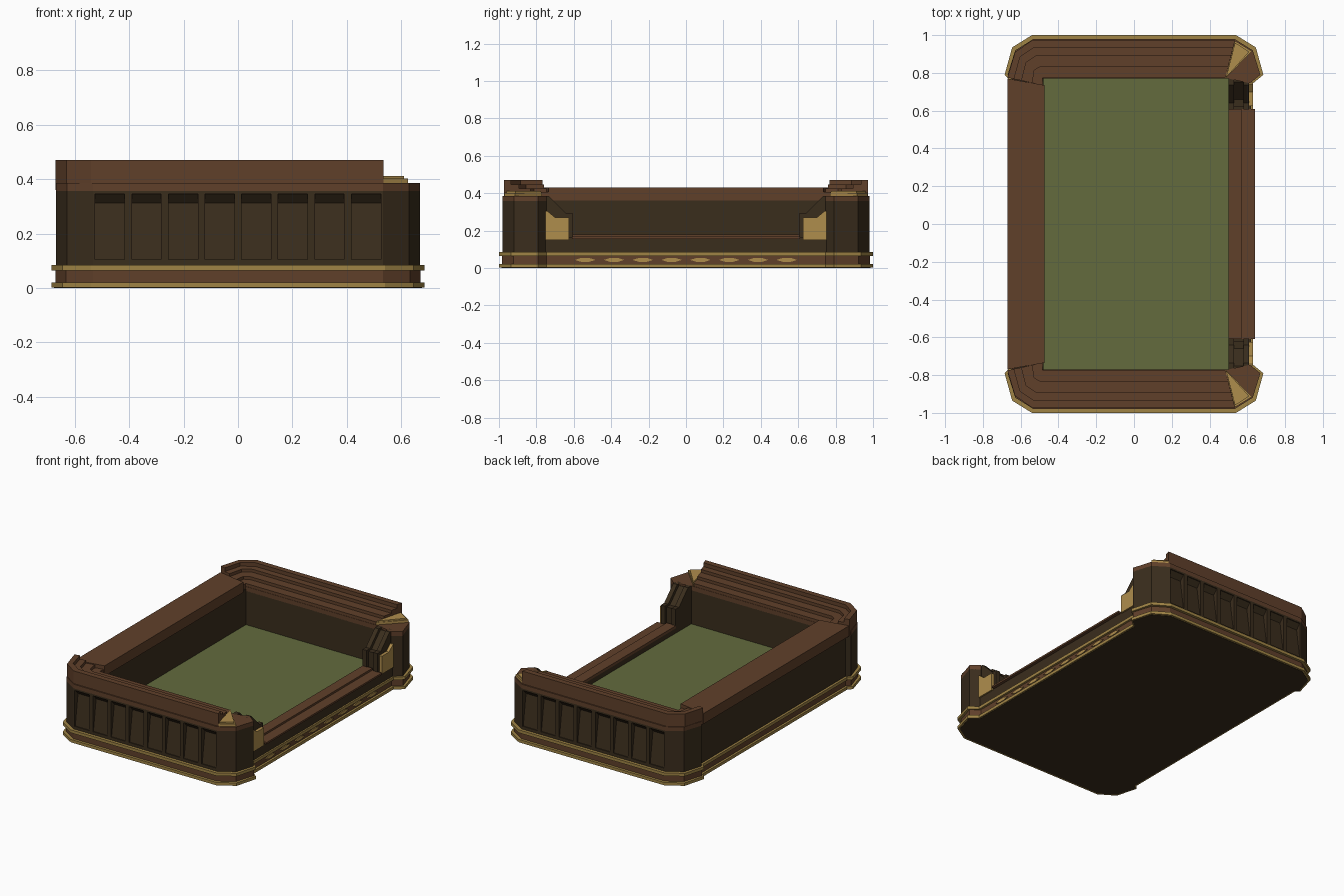
import bpy, bmesh

if "Cube" in bpy.data.objects:
    bpy.data.objects.remove(bpy.data.objects["Cube"])


def material(name, rgb):
    m = bpy.data.materials.new(name)
    m.diffuse_color = (*rgb, 1)
    m.use_nodes = True
    m.node_tree.nodes["Principled BSDF"].inputs["Base Color"].default_value = m.diffuse_color
    return m


DARK = material("dark_wood", (0.042, 0.026, 0.012))
BROWN = material("brown_wood", (0.117, 0.051, 0.023))
GOLD = material("gold", (0.43, 0.266, 0.073))
TRIM = material("old_gold", (0.35, 0.23, 0.06))
GREEN = material("green_felt", (0.125, 0.147, 0.047))


def add_prism(bm, pts, a, b, axis):
    """Extrude a closed 2D profile between a and b along z or x."""
    place = {"z": lambda p, h: (p[0], p[1], h), "x": lambda p, h: (h, p[0], p[1])}[axis]
    low = [bm.verts.new(place(p, a)) for p in pts]
    high = [bm.verts.new(place(p, b)) for p in pts]
    bm.faces.new(low)
    bm.faces.new(high)
    for i in range(len(pts)):
        j = (i + 1) % len(pts)
        bm.faces.new((low[i], low[j], high[j], high[i]))


def finish(name, bm, mat):
    bmesh.ops.recalc_face_normals(bm, faces=bm.faces)
    me = bpy.data.meshes.new(name)
    bm.to_mesh(me)
    bm.free()
    me.materials.append(mat)
    ob = bpy.data.objects.new(name, me)
    bpy.context.collection.objects.link(ob)
    return ob


def prism(name, pts, a, b, mat, axis="z"):
    bm = bmesh.new()
    add_prism(bm, pts, a, b, axis)
    return finish(name, bm, mat)


def box(name, x0, x1, y0, y1, z0, z1, mat):
    return prism(name, [(x0, y0), (x1, y0), (x1, y1), (x0, y1)], z0, z1, mat)


def outer(o):
    """Outer corner path of one end, right to left, grown by o."""
    return [(.61 + o, .745), (.665 + o, .79), (.625 + o, .915 + o), (.53 + o / 2, .975 + 1.25 * o),
            (-.53 - o / 2, .975 + 1.25 * o), (-.625 - o, .915 + o), (-.665 - o, .79), (-.64 - o, .765)]


def footprint(o):
    half = outer(o)
    return half + [(x, -y) for x, y in reversed(half)]


# moulded plinth
prism("underside", footprint(.01), 0, .02, DARK)
prism("lower_trim", footprint(.02), .0015, .021, TRIM)
prism("plinth", footprint(.006), .02, .066, BROWN)
prism("upper_trim", footprint(.02), .065, .085, TRIM)
box("floor", -.48, .51, -.775, .775, .08, .13, GREEN)

# diamond studs along the right plinth
bm = bmesh.new()
for i in range(8):
    c = (i - 3.5) * .154
    add_prism(bm, [(c - .055, .043), (c - .02, .054), (c + .02, .054),
                   (c + .055, .043), (c + .02, .032), (c - .02, .032)], .61, .622, "x")
finish("plinth_studs", bm, GOLD)

# left wall and its wide rail
box("left_wall", -.645, -.48, -.77, .77, .08, .37, DARK)
prism("left_rail", [(-.67, -.77), (-.475, -.735), (-.475, .735), (-.67, .77)], .36, .43, BROWN)

# low sill on the open right side
box("sill_wall", .5, .62, -.75, .75, .08, .162, DARK)
box("sill_outer_cap", .56, .64, -.61, .61, .155, .167, BROWN)
box("sill_inner_cap", .5, .57, -.61, .61, .155, .18, BROWN)


def rail_step(d):
    """Wrapped rail band of width d, measured inward."""
    path = [(.535, .972, -.26, -1), (-.54, .972, .3, -1), (-.63, .91, .73, -.69), (-.67, .775, .94, -.2)]
    inside = [(x + d * u, y + d * v) for x, y, u, v in reversed(path)]
    return [(x, y) for x, y, u, v in path] + inside


for s, end in ((-1, "front"), (1, "back")):
    def flip(pts):
        return [(x, s * y) for x, y in pts]

    # end wall with corner posts
    wall_pts = flip([(.5, .77)] + outer(.004) + [(-.48, .77)])
    wall = prism(end + "_wall", wall_pts, .08, .357, DARK)

    # row of sloping niches cut into the end wall
    bm = bmesh.new()
    for i in range(8):
        x = (i - 3.5) * .1345
        add_prism(bm, [(s * y, z) for y, z in
                       [(1.02, .105), (.974, .105), (.945, .312), (.974, .345), (1.02, .345)]],
                  x - .054, x + .054, "x")
    cutter = finish(end + "_niche_cutter", bm, DARK)
    cutter.hide_render = True
    mod = wall.modifiers.new("niches", "BOOLEAN")
    mod.operation, mod.solver, mod.object = "DIFFERENCE", "EXACT", cutter
    dg = bpy.context.evaluated_depsgraph_get()
    cut = bpy.data.meshes.new_from_object(wall.evaluated_get(dg))
    wall.modifiers.clear()
    wall.data = cut
    bpy.data.objects.remove(cutter)

    # stepped rail, highest at the outside
    prism(end + "_rail_base", wall_pts, .355, .385, BROWN)
    for k, (d, top) in enumerate(((.2, .405), (.14, .425), (.08, .445), (.037, .47))):
        prism(f"{end}_rail_step_{k}", flip(rail_step(d)), .36 + .002 * k, top, BROWN)

    # gold fan on the open corner
    prism(end + "_fan_lower", flip([(.483, .77), (.535, .97), (.625, .915)]), .38, .402, GOLD)
    prism(end + "_fan_upper", flip([(.487, .775), (.535, .96), (.61, .912)]), .40, .411, GOLD)

    # sloping arm bracket beside the post
    arm = [(.605, .12), (.605, .29), (.64, .29), (.735, .385), (.775, .385), (.775, .12)]
    low = [(y + .018, z - .012) for y, z in arm]
    prism(end + "_arm", flip([(y * 1.0, z) for y, z in low]), .5, .61, DARK)
    bm = bmesh.new()
    for x0, x1 in ((.5, .53), (.58, .61)):
        add_prism(bm, [(s * y, z) for y, z in arm], x0, x1, "x")
    arm_ob = finish(end + "_arm_ridges", bm, DARK)
    bpy.data.objects.remove(bpy.data.objects[end + "_arm"])
    prism(end + "_arm_core", [(s * y, z) for y, z in low], .5, .605, DARK, "x")
    # gold plate on the bracket's outer face
    prism(end + "_arm_plate", [(s * y, z) for y, z in
          [(.625, .15), (.625, .27), (.7, .27), (.742, .305), (.75, .305), (.75, .15)]],
          .605, .63, GOLD, "x")
